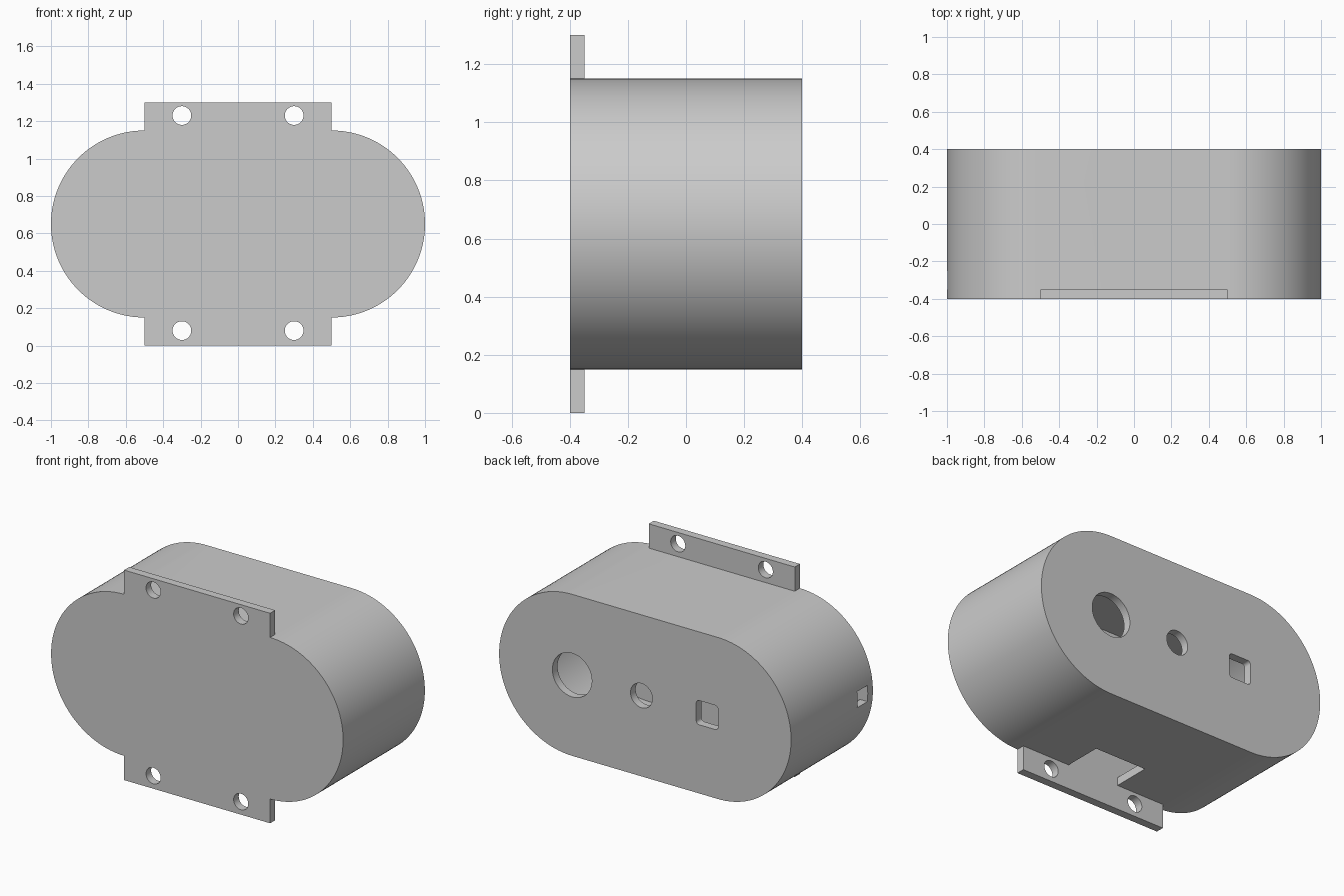
import bpy, bmesh, math

if "Cube" in bpy.data.objects:
    bpy.data.objects.remove(bpy.data.objects["Cube"])

MID = 0.65    # height of the housing's axis
WALL = 0.05


def rounded_profile(cx, cz, w, h, r, seg):
    """Rounded rectangle in xz; covers capsules, circles and plain boxes too."""
    pts = []
    for k, (sx, sz) in enumerate([(1, 1), (-1, 1), (-1, -1), (1, -1)]):
        ox, oz = cx + sx * (w / 2 - r), cz + sz * (h / 2 - r)
        for i in range(seg + 1):
            a = (k + i / max(seg, 1)) * math.pi / 2
            pts.append((ox + r * math.cos(a), oz + r * math.sin(a)))
            if r == 0:
                pts[-1] = (ox, oz)
                break
    return pts


def prism(name, y0, y1, cx, cz, w, h, r=0.0, seg=16):
    """Solid with a rounded profile, running from y0 to y1."""
    bm = bmesh.new()
    verts = [bm.verts.new((x, y0, z)) for x, z in rounded_profile(cx, cz, w, h, r, seg)]
    bmesh.ops.remove_doubles(bm, verts=verts, dist=1e-5)
    # ring is rebuilt from the surviving points, in order
    ring = [v for v in verts if v.is_valid]
    face = bm.faces.new(ring)
    new = bmesh.ops.extrude_face_region(bm, geom=[face])["geom"]
    moved = [g for g in new if isinstance(g, bmesh.types.BMVert)]
    bmesh.ops.translate(bm, verts=moved, vec=(0, y1 - y0, 0))
    bmesh.ops.recalc_face_normals(bm, faces=bm.faces)
    mesh = bpy.data.meshes.new(name)
    bm.to_mesh(mesh)
    bm.free()
    obj = bpy.data.objects.new(name, mesh)
    bpy.context.collection.objects.link(obj)
    return obj


def combine(target, tool, operation):
    """Apply a boolean and remove the tool."""
    tool.hide_render = True
    mod = target.modifiers.new("cut", 'BOOLEAN')
    mod.operation = operation
    mod.solver = 'EXACT'
    mod.object = tool
    bpy.context.view_layer.objects.active = target
    bpy.ops.object.modifier_apply(modifier=mod.name)
    bpy.data.objects.remove(tool, do_unlink=True)


# Capsule-shaped housing with a mounting plate across the front
housing = prism("housing", -0.4, 0.4, 0, MID, 2, 1, 0.5, 32)
combine(housing, prism("mounting_plate", -0.4, -0.35, 0, MID, 1, 1.3), 'UNION')

# Hollow inside
cavity = prism("cavity", -0.35, 0.4 - WALL, 0, MID, 2 - 2 * WALL, 1 - 2 * WALL, 0.5 - WALL, 32)
combine(housing, cavity, 'DIFFERENCE')

cutters = []
# Screw holes in the four tab corners
for x in (-0.3, 0.3):
    for z in (0.08, 1.23):
        cutters.append(prism("screw_hole", -0.5, -0.3, x, z, 0.1, 0.1, 0.05, 10))
# Back wall: large round, small round and rounded square openings
cutters.append(prism("large_opening", 0.3, 0.5, 0.5, MID, 0.27, 0.27, 0.135))
cutters.append(prism("small_opening", 0.3, 0.5, 0.025, MID, 0.15, 0.15, 0.075, 12))
cutters.append(prism("square_opening", 0.3, 0.5, -0.425, MID, 0.15, 0.15, 0.02, 4))
# Side port on the left end and slot in the underside
cutters.append(prism("side_port", -0.35, -0.25, -1.0, MID, 0.3, 0.1))
cutters.append(prism("bottom_slot", -0.35, -0.115, 0, 0.18, 0.35, 0.14))
for cutter in cutters:
    combine(housing, cutter, 'DIFFERENCE')

# Smooth curves, crisp edges
bpy.ops.object.select_all(action='DESELECT')
housing.select_set(True)
bpy.context.view_layer.objects.active = housing
bpy.ops.object.shade_smooth_by_angle(angle=math.radians(30))
